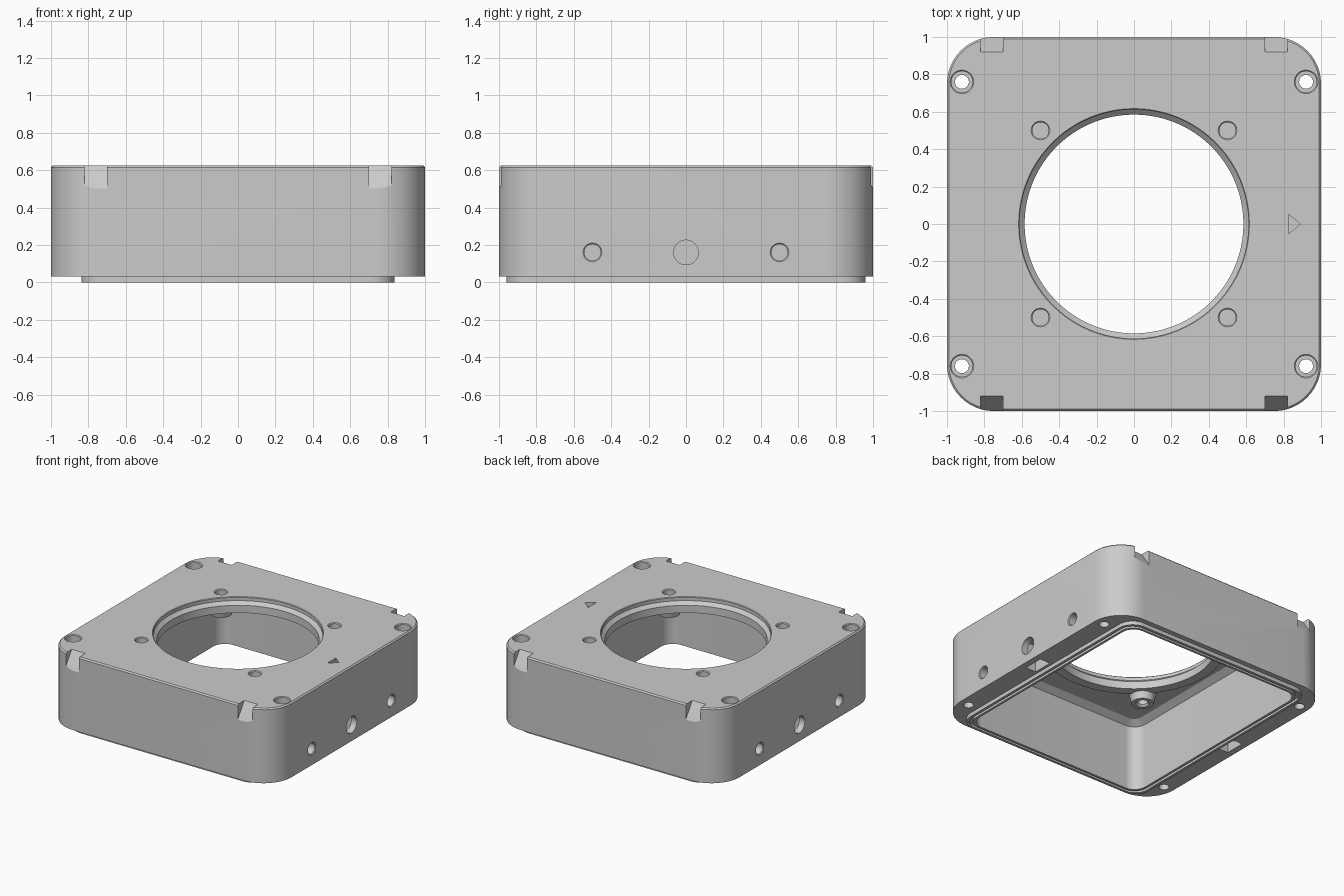
import bpy, bmesh, math
from mathutils import Matrix, Vector

if "Cube" in bpy.data.objects:
    bpy.data.objects.remove(bpy.data.objects["Cube"], do_unlink=True)

grey = bpy.data.materials.new("housing_grey")
grey.use_nodes = True
grey.diffuse_color = (0.6, 0.6, 0.6, 1)
grey.node_tree.nodes["Principled BSDF"].inputs["Base Color"].default_value = grey.diffuse_color


def rounded(hx, hy, r, z, steps=12):
    """Ring of points round a rectangle with rounded corners."""
    pts = []
    for q, (sx, sy) in enumerate([(1, 1), (-1, 1), (-1, -1), (1, -1)]):
        for i in range(steps + 1):
            a = (q + i / steps) * math.pi / 2
            pts.append((sx * (hx - r) + r * math.cos(a), sy * (hy - r) + r * math.sin(a), z))
    return pts


def circle(r, z, n):
    return [(r * math.cos(2 * math.pi * i / n), r * math.sin(2 * math.pi * i / n), z)
            for i in range(n)]


def loft(name, rings, matrix=Matrix(), closed=False):
    """Skin a stack of rings; cap the ends, or join last to first when closed."""
    bm = bmesh.new()
    vs = [[bm.verts.new(matrix @ Vector(p)) for p in ring] for ring in rings]
    n = len(vs[0])
    pairs = list(zip(vs, vs[1:])) + ([(vs[-1], vs[0])] if closed else [])
    for a, b in pairs:
        for i in range(n):
            j = (i + 1) % n
            bm.faces.new((a[i], a[j], b[j], b[i]))
    if not closed:
        bm.faces.new(vs[0])
        bm.faces.new(vs[-1])
    bmesh.ops.recalc_face_normals(bm, faces=bm.faces)
    mesh = bpy.data.meshes.new(name)
    bm.to_mesh(mesh)
    bm.free()
    obj = bpy.data.objects.new(name, mesh)
    mesh.materials.append(grey)
    bpy.context.collection.objects.link(obj)
    return obj


def lathe(name, profile, matrix=Matrix(), n=32):
    return loft(name, [circle(r, z, n) for r, z in profile], matrix)


def prism(name, outline, depth, matrix):
    return loft(name, [[(u, v, w) for u, v in outline] for w in (-depth, depth)], matrix)


def combine(tool, operation="DIFFERENCE"):
    """Apply a tool to the housing and discard it."""
    tool.hide_render = True
    mod = housing.modifiers.new(tool.name, "BOOLEAN")
    mod.operation, mod.solver, mod.object = operation, "EXACT", tool
    bpy.context.view_layer.objects.active = housing
    bpy.ops.object.modifier_apply(modifier=mod.name)
    bpy.data.objects.remove(tool, do_unlink=True)


at = Matrix.Translation
corners = [(sx, sy) for sx in (-1, 1) for sy in (-1, 1)]
TOP = 0.625

# Outer shell with the locating lip underneath
housing = loft("housing", [
    rounded(0.838, 0.96, 0.125, 0), rounded(0.838, 0.96, 0.125, 0.03),
    rounded(1, 1, 0.25, 0.03), rounded(1, 1, 0.25, TOP - 0.01),
    rounded(0.99, 0.99, 0.24, TOP)])

# Open cavity with a sloped ceiling edge
combine(loft("cavity", [rounded(0.78, 0.905, 0.1, -0.1), rounded(0.78, 0.905, 0.1, 0.52),
                        rounded(0.73, 0.855, 0.06, 0.555)]))

# Seal groove in the lip
combine(loft("seal_groove", [
    rounded(0.818, 0.94, 0.11, -0.1), rounded(0.818, 0.94, 0.11, 0.02),
    rounded(0.798, 0.922, 0.105, 0.02), rounded(0.798, 0.922, 0.105, -0.1)], closed=True))

# Collar hanging round the opening
combine(lathe("collar", [(0.66, 0.51), (0.66, 0.58)], n=96), "UNION")

# Tapered bosses under the ceiling
for sx, sy in corners:
    combine(lathe("boss", [(0.08, 0.455), (0.105, 0.565)], at((0.5 * sx, 0.5 * sy, 0))), "UNION")

# Main opening with a tapered seat
combine(lathe("opening", [(0.585, 0.4), (0.585, 0.57), (0.612, 0.595),
                          (0.612, TOP - 0.005), (0.627, TOP + 0.01)], n=96))

for sx, sy in corners:
    # Blind holes above and below each boss
    place = at((0.5 * sx, 0.5 * sy, 0))
    combine(lathe("boss_top_hole", [(0.044, 0.54), (0.044, TOP - 0.006),
                                    (0.05, TOP), (0.05, 0.7)], place))
    combine(lathe("boss_pilot", [(0.05, 0.44), (0.05, 0.455), (0.037, 0.47), (0.037, 0.51)], place))

    # Counterbored corner bolt holes
    place = at((0.92 * sx, 0.76 * sy, 0))
    combine(lathe("bolt_hole", [(0.037, -0.1), (0.037, 0.53), (0.057, 0.53),
                                (0.057, TOP - 0.006), (0.063, TOP), (0.063, 0.7)], place))

    # Sloped pry notches on the front and back top edges
    wedge = [(0.92 * sy, TOP), (0.985 * sy, 0.53), (1.001 * sy, 0.5),
             (1.1 * sy, 0.5), (1.1 * sy, 0.75), (0.92 * sy, 0.75)]
    turn = Matrix(((0, 0, 1, 0.76 * sx), (1, 0, 0, 0), (0, 1, 0, 0), (0, 0, 0, 1)))
    combine(prism("pry_notch", wedge, 0.06, turn))

    # Small blind side holes with a broken edge
    turn = at((sx, 0.5 * sy, 0.16)) @ Matrix.Rotation(sx * math.pi / 2, 4, "Y")
    combine(lathe("side_hole", [(0.044, -0.14), (0.044, -0.006), (0.05, 0), (0.05, 0.1)], turn))

for sx in (-1, 1):
    # Central side bore meeting a nut slot from below
    turn = at((sx, 0, 0.16)) @ Matrix.Rotation(math.pi / 2, 4, "Y")
    combine(lathe("side_bore", [(0.066, -0.1), (0.066, 0.1)], turn))
    combine(loft("nut_slot", [[(x, y, z) for x, y in
                               ((0.86, -0.08), (0.95, -0.08), (0.95, 0.08), (0.86, 0.08))]
                              for z in (-0.1, 0.245)], Matrix.Scale(sx, 4, (1, 0, 0))))

# Recessed direction arrow on the top face
combine(prism("arrow", [(0.825, -0.053), (0.89, 0), (0.825, 0.053)], 0.03, at((0, 0, TOP))))

bpy.ops.object.select_all(action="DESELECT")
housing.select_set(True)
bpy.context.view_layer.objects.active = housing
bpy.ops.object.shade_smooth_by_angle(angle=math.radians(25))
